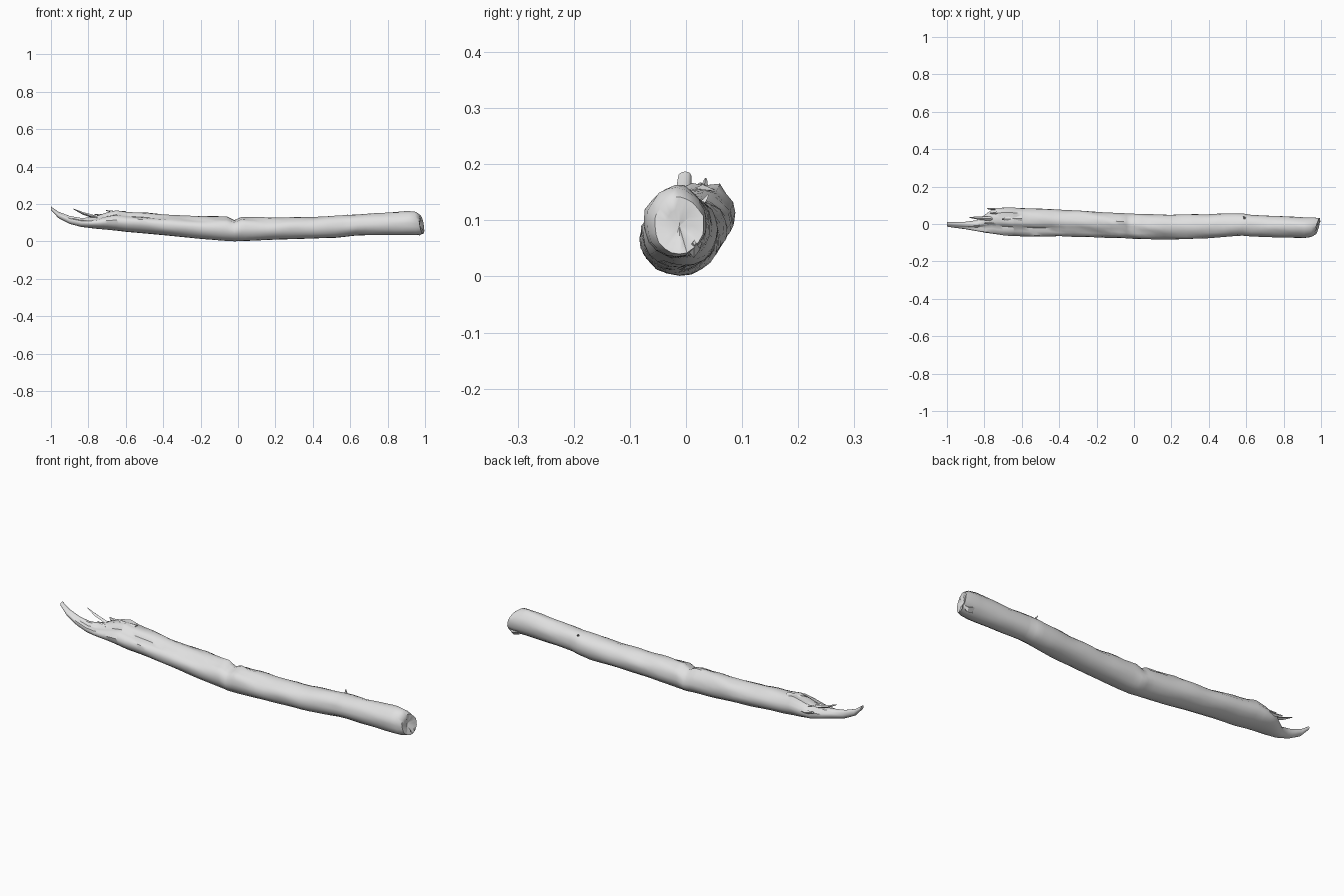
import bpy, bmesh, math
from mathutils import Vector, noise

wood = bpy.data.materials.new("weathered grey wood")
wood.diffuse_color = (0.75, 0.75, 0.75, 1)

# stations along the log: x, y min, y max, z bottom, z top, dent of upper front side
STATIONS = [
    (-1.00, -0.014, 0.010, 0.168, 0.187, 0.0),
    (-0.96, -0.020, 0.010, 0.125, 0.160, 0.3),
    (-0.90, -0.028, 0.012, 0.094, 0.138, 0.4),
    (-0.84, -0.038, 0.020, 0.078, 0.128, 0.4),
    (-0.79, -0.048, 0.055, 0.072, 0.130, 0.4),
    (-0.755, -0.054, 0.080, 0.068, 0.140, 0.4),
    (-0.70, -0.062, 0.088, 0.063, 0.160, 0.4),
    (-0.65, -0.066, 0.088, 0.058, 0.172, 0.4),
    (-0.60, -0.067, 0.086, 0.052, 0.164, 0.35),
    (-0.40, -0.067, 0.078, 0.034, 0.147, 0.25),
    (-0.20, -0.072, 0.066, 0.014, 0.137, 0.2),
    (-0.06, -0.077, 0.058, 0.003, 0.134, 0.15),
    (-0.02, -0.079, 0.056, 0.001, 0.114, 0.1),
    (0.02, -0.081, 0.054, 0.002, 0.134, 0.1),
    (0.20, -0.084, 0.050, 0.010, 0.129, 0.1),
    (0.40, -0.076, 0.054, 0.016, 0.131, 0.0),
    (0.52, -0.066, 0.057, 0.019, 0.138, 0.0),
    (0.58, -0.063, 0.057, 0.026, 0.142, 0.0),
    (0.63, -0.067, 0.049, 0.032, 0.145, 0.0),
    (0.80, -0.073, 0.042, 0.034, 0.157, 0.15),
    (0.91, -0.076, 0.036, 0.034, 0.165, 0.1),
    (0.955, -0.070, 0.036, 0.035, 0.160, 0.0),
    (0.98, -0.056, 0.032, 0.040, 0.143, 0.0),
]
SIDES = 20


def station(x):
    for a, b in zip(STATIONS, STATIONS[1:]):
        if x <= b[0] + 1e-9:
            t = (x - a[0]) / (b[0] - a[0])
            return [p + (q - p) * t for p, q in zip(a, b)]
    return STATIONS[-1]


def finish(name, bm, angle):
    bmesh.ops.recalc_face_normals(bm, faces=bm.faces)
    me = bpy.data.meshes.new(name)
    bm.to_mesh(me)
    bm.free()
    ob = bpy.data.objects.new(name, me)
    bpy.context.collection.objects.link(ob)
    me.materials.append(wood)
    bpy.ops.object.select_all(action='DESELECT')
    ob.select_set(True)
    bpy.context.view_layer.objects.active = ob
    bpy.ops.object.shade_smooth_by_angle(angle=math.radians(angle))
    return ob


# trunk: rough lofted tube, smooth below, chipped on top
bm = bmesh.new()
xs = sorted({round(s[0], 3) for s in STATIONS} | {round(-0.92 + 0.04 * i, 3) for i in range(46)})
rings = []
for x in xs:
    _, y0, y1, z0, z1, dent = station(x)
    yc, ry, zc, rz = (y0 + y1) / 2, (y1 - y0) / 2, (z0 + z1) / 2, (z1 - z0) / 2
    rough = 1 if x < 0.1 else 0.5
    ring = []
    for i in range(SIDES):
        a = 2 * math.pi * i / SIDES
        c, s = math.cos(a), math.sin(a)
        r = 1 - dent * math.exp(-((a - math.radians(125)) / 0.5) ** 2)
        n = noise.noise(Vector((x * 9, c * 2.2, s * 2.2 + 5)))
        r += n * (0.05 + 0.17 * rough * max(0, s) * (abs(c) > 0.2))
        y, z = yc + ry * c * r, zc + rz * s * r
        # slanted break at the thick end
        push = max(0, (x - 0.93) / 0.05)
        xx = x + push * (0.25 * (y + 0.02) - 0.15 * (z - 0.09))
        ring.append(bm.verts.new((min(xx, 0.995), max(y0, min(y1, y)), max(z0, min(z1, z)))))
    rings.append(ring)
for a, b in zip(rings, rings[1:]):
    for i in range(SIDES):
        j = (i + 1) % SIDES
        bm.faces.new((a[i], a[j], b[j], b[i]))
bm.faces.new(rings[0])
# uneven broken end face
inner = []
for i, v in enumerate(rings[-1]):
    p = v.co.lerp(Vector((0.975, -0.012, 0.09)), 0.45)
    p.x += 0.012 * noise.noise(Vector((i * 0.9, 2, 3)))
    inner.append(bm.verts.new(p))
centre = bm.verts.new((0.968, -0.012, 0.09))
for i in range(SIDES):
    j = (i + 1) % SIDES
    bm.faces.new((rings[-1][i], rings[-1][j], inner[j], inner[i]))
    bm.faces.new((inner[i], inner[j], centre))
finish("log_trunk", bm, 45)


def splinter(name, base, tip, width, height):
    """Tapered four-sided sliver running from base to tip, slightly kinked."""
    bm = bmesh.new()
    base, tip = Vector(base), Vector(tip)
    d = (tip - base).normalized()
    side = d.cross(Vector((0, 0, 1))).normalized()
    up = side.cross(d)
    loops = []
    for t, k in ((0, 1), (0.55, 0.75), (1, 0.2)):
        p = base.lerp(tip, t) - up * (height * 0.5 if t == 0.55 else 0)
        loops.append([bm.verts.new(p + side * width * k * u + up * height * k * w)
                      for u, w in ((1, 0), (0, 1), (-1, 0), (0, -1))])
    for a, b in zip(loops, loops[1:]):
        for i in range(4):
            j = (i + 1) % 4
            bm.faces.new((a[i], a[j], b[j], b[i]))
    bm.faces.new(loops[0])
    bm.faces.new(loops[-1])
    finish(name, bm, 30)


# splinters of the broken end, chips and a small knot spur
for k, args in enumerate([
    ((-0.76, 0.028, 0.130), (-0.88, 0.035, 0.174), 0.012, 0.009),
    ((-0.68, 0.074, 0.118), (-0.785, 0.082, 0.126), 0.011, 0.014),
    ((-0.66, 0.060, 0.140), (-0.77, 0.058, 0.146), 0.012, 0.009),
    ((-0.60, 0.030, 0.155), (-0.705, 0.026, 0.166), 0.020, 0.009),
    ((-0.70, 0.000, 0.128), (-0.80, 0.004, 0.138), 0.012, 0.010),
    ((-0.50, -0.035, 0.110), (-0.70, -0.046, 0.116), 0.010, 0.008),
    ((0.60, 0.020, 0.125), (0.585, 0.040, 0.146), 0.008, 0.006),
    ((0.94, 0.012, 0.060), (0.997, 0.015, 0.060), 0.016, 0.022),
]):
    splinter("splinter_%d" % (k + 1), *args)
